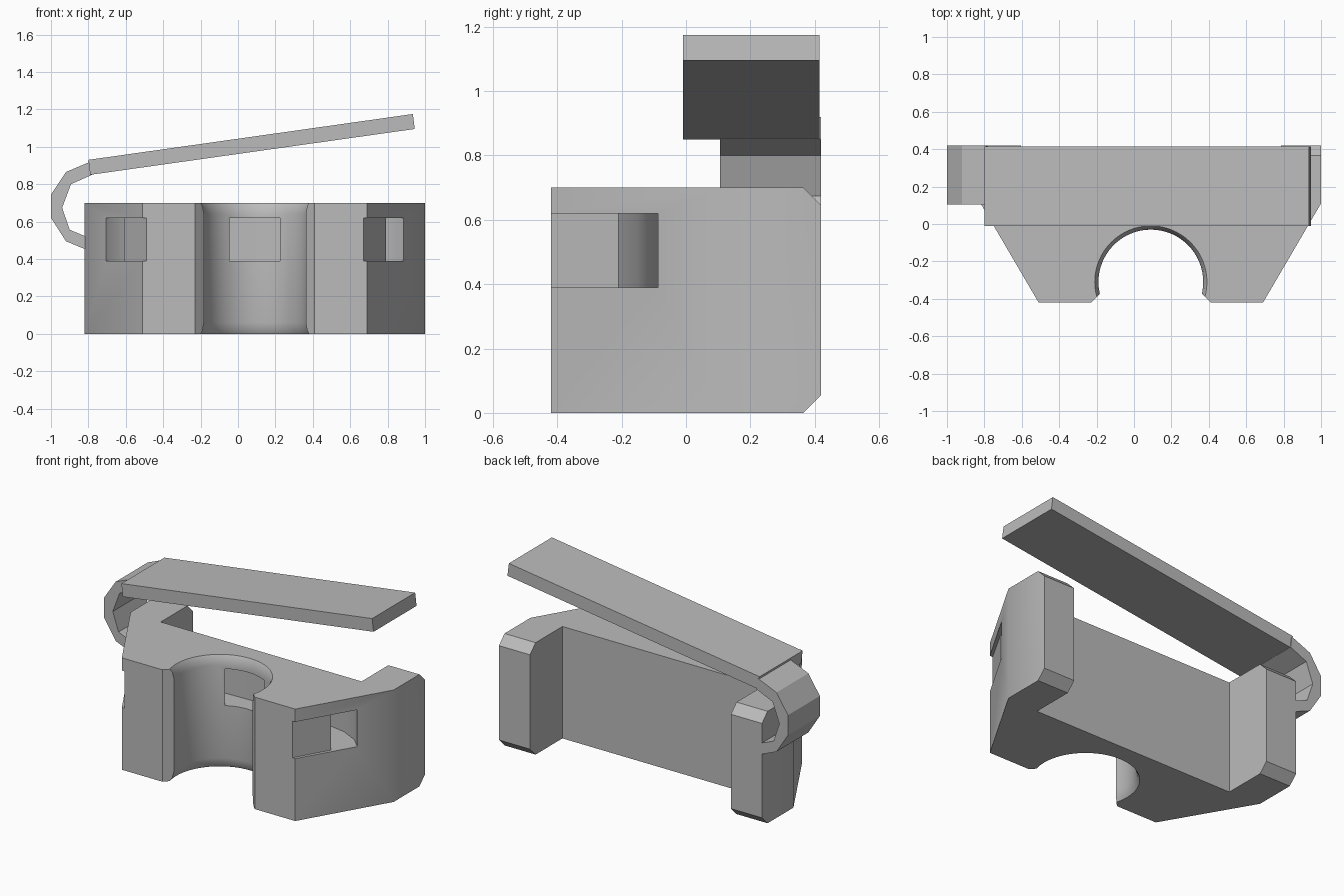
import bpy, bmesh, math
from mathutils import Vector

if "Cube" in bpy.data.objects:
    bpy.data.objects.remove(bpy.data.objects["Cube"])

grey = bpy.data.materials.new("plain grey")
grey.use_nodes = True
grey.diffuse_color = (0.5, 0.5, 0.5, 1)
grey.node_tree.nodes["Principled BSDF"].inputs["Base Color"].default_value = (0.5, 0.5, 0.5, 1)

CX = 0.09  # middle of the body


def finish(name, bm):
    bmesh.ops.recalc_face_normals(bm, faces=bm.faces[:])
    mesh = bpy.data.meshes.new(name)
    bm.to_mesh(mesh)
    bm.free()
    mesh.materials.append(grey)
    obj = bpy.data.objects.new(name, mesh)
    bpy.context.collection.objects.link(obj)
    return obj


def prism(name, points, low, high, axis):
    """Extrude a 2D outline along an axis; the outline uses the other two axes in order."""
    bm = bmesh.new()

    def place(p):
        v = list(p)
        v.insert(axis, low)
        return v
    face = bm.faces.new([bm.verts.new(place(p)) for p in points])
    out = bmesh.ops.extrude_face_region(bm, geom=[face])
    step = Vector((0, 0, 0))
    step[axis] = high - low
    bmesh.ops.translate(bm, verts=[g for g in out["geom"] if isinstance(g, bmesh.types.BMVert)], vec=step)
    return finish(name, bm)


def mirrored(half):
    """Complete a plan outline given as offsets to the right of the body's middle."""
    right = [(CX + x, y) for x, y in half]
    left = [(CX - x, y) for x, y in reversed(half) if x > 0]
    return right + left


def lathe(name, x, y, rings, sides=64):
    bm = bmesh.new()
    loops = [[bm.verts.new((x + r * math.cos(math.tau * i / sides),
                            y + r * math.sin(math.tau * i / sides), z)) for i in range(sides)]
             for r, z in rings]
    for a, b in zip(loops, loops[1:]):
        for i in range(sides):
            j = (i + 1) % sides
            bm.faces.new((a[i], a[j], b[j], b[i]))
    bm.faces.new(loops[0])
    bm.faces.new(loops[-1])
    return finish(name, bm)


def boolean(target, tool, operation):
    tool.hide_render = True
    bpy.context.view_layer.objects.active = target
    mod = target.modifiers.new("cut", "BOOLEAN")
    mod.operation = operation
    mod.solver = "EXACT"
    mod.object = tool
    bpy.ops.object.modifier_apply(modifier=mod.name)
    bpy.data.objects.remove(tool)


# Body with two rear legs
body = prism("body", mirrored([(0.6, -0.42), (0.91, 0.11), (0.91, 0.42), (0.695, 0.42), (0.695, 0.1)]),
             0, 0.7, 2)

# Chamfers on the back of the legs
side_outline = [(-0.6, -0.1), (0.265, -0.1), (0.42, 0.055), (0.42, 0.645), (0.265, 0.8), (-0.6, 0.8)]
boolean(body, prism("side_envelope", side_outline, -2, 2, 0), "INTERSECT")

# Round tube seat with eased rims and a flared mouth
rings = [(0.3, -0.02), (0.3, 0), (0.288, 0.02), (0.28, 0.06),
         (0.28, 0.64), (0.288, 0.68), (0.3, 0.7), (0.3, 0.72)]
boolean(body, lathe("tube_cutter", CX, -0.31, rings), "DIFFERENCE")
boolean(body, prism("mouth_cutter", mirrored([(0.4, -0.5), (0.25, -0.35)]), -0.1, 0.8, 2), "DIFFERENCE")

# Strap channel that curves behind the tube seat and out of both sides
channel = [(0, -0.06), (0.42, -0.075), (0.55, -0.095), (0.6, -0.115), (0.65, -0.15), (0.70, -0.21),
           (0.56, -0.455), (0.95, -0.455), (0.95, -0.087), (0.795, -0.087),
           (0.73, -0.02), (0.62, 0.035), (0.45, 0.065), (0, 0.08)]
boolean(body, prism("channel_cutter", mirrored(channel), 0.39, 0.62, 2), "DIFFERENCE")

bpy.ops.object.select_all(action="DESELECT")
body.select_set(True)
bpy.context.view_layer.objects.active = body
bpy.ops.object.shade_smooth_by_angle(angle=math.radians(35))

# Spring hook and sloping lever
hook = [(-0.79, 0.92), (-0.92, 0.865), (-1, 0.745), (-1, 0.62), (-0.92, 0.495), (-0.81, 0.449),
        (-0.81, 0.519), (-0.9, 0.556), (-0.94, 0.674), (-0.893, 0.8), (-0.78, 0.85)]
prism("spring_hook", hook, 0.105, 0.42, 1)
prism("lever", [(-0.8, 0.93), (-0.79, 0.85), (0.945, 1.095), (0.935, 1.175)], -0.01, 0.415, 1)
